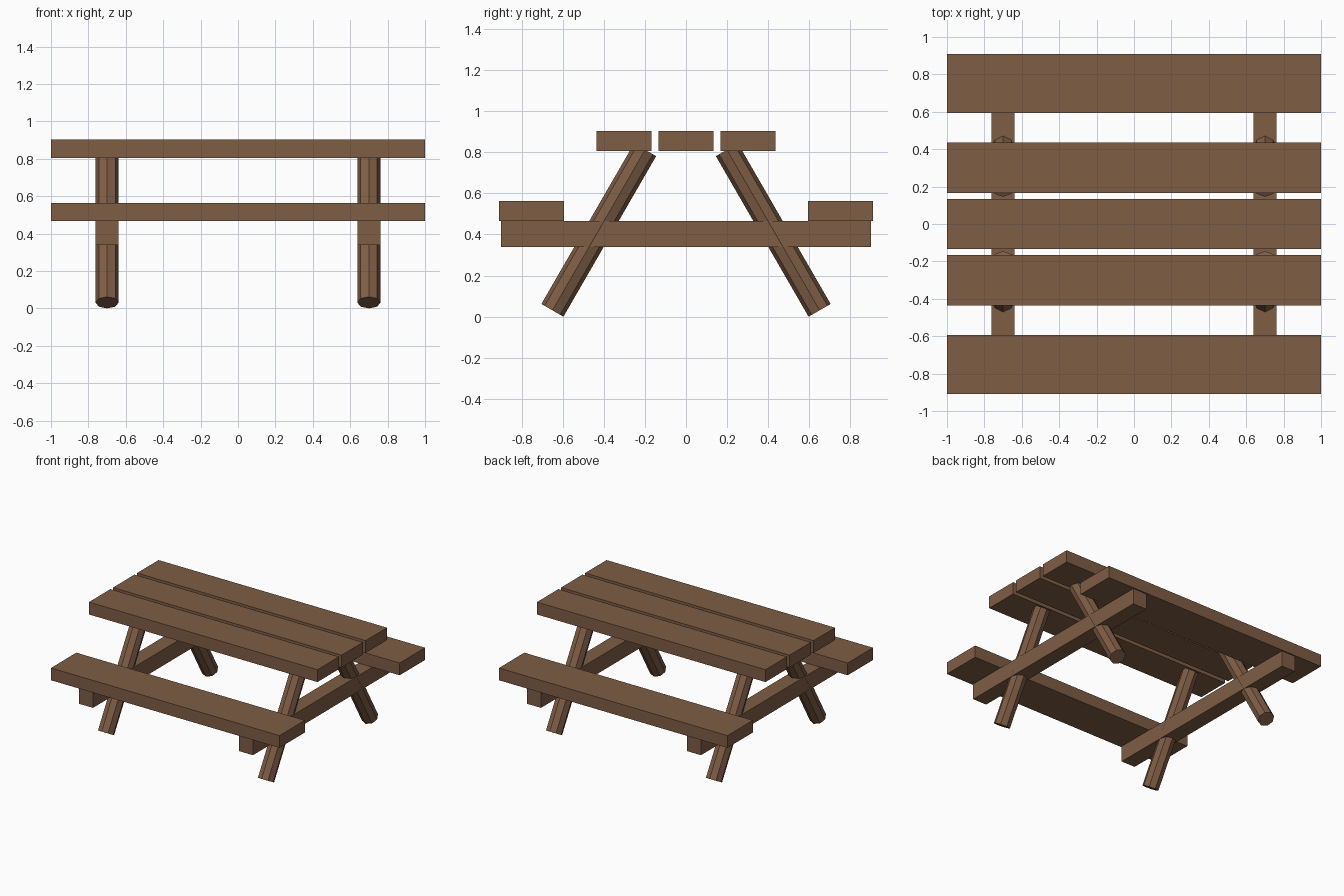
import bpy
from math import radians, sin, cos
from mathutils import Vector

if "Cube" in bpy.data.objects:
    bpy.data.objects.remove(bpy.data.objects["Cube"])

wood = bpy.data.materials.new("wood")
wood.diffuse_color = (0.21, 0.11, 0.06, 1)
wood.use_nodes = True
wood.node_tree.nodes["Principled BSDF"].inputs["Base Color"].default_value = wood.diffuse_color


def box(name, x, y, z):
    """Box from (min, max) ranges, with the size applied to the mesh."""
    bpy.ops.mesh.primitive_cube_add(size=1, location=[sum(r) / 2 for r in (x, y, z)])
    ob = bpy.context.object
    ob.name = name
    size = Vector([r[1] - r[0] for r in (x, y, z)])
    for v in ob.data.vertices:
        v.co *= 1
        v.co = Vector([c * s for c, s in zip(v.co, size)])
    ob.data.materials.append(wood)


# three table top planks
for i, y in enumerate((-0.301, 0, 0.301)):
    box(f"top_plank_{i + 1}", (-1, 1), (y - 0.134, y + 0.134), (0.805, 0.903))

# bench seats
box("front_seat", (-1, 1), (-0.91, -0.593), (0.466, 0.563))
box("back_seat", (-1, 1), (0.593, 0.91), (0.466, 0.563))

# crossbeams and splayed octagonal legs at both ends
TILT, LENGTH, RADIUS = radians(30), 0.902, 0.062
for end, x in (("left", -0.7), ("right", 0.7)):
    box(f"{end}_crossbeam", (x - 0.061, x + 0.061), (-0.9, 0.9), (0.34, 0.466))
    for side, s in (("front", -1), ("back", 1)):
        foot = Vector((x, s * 0.65, RADIUS * sin(TILT)))
        axis = Vector((0, -s * sin(TILT), cos(TILT)))
        bpy.ops.mesh.primitive_cylinder_add(
            vertices=8, radius=RADIUS, depth=LENGTH,
            location=foot + axis * LENGTH / 2, rotation=(s * TILT, 0, 0))
        leg = bpy.context.object
        leg.name = f"{end}_{side}_leg"
        leg.data.materials.append(wood)
